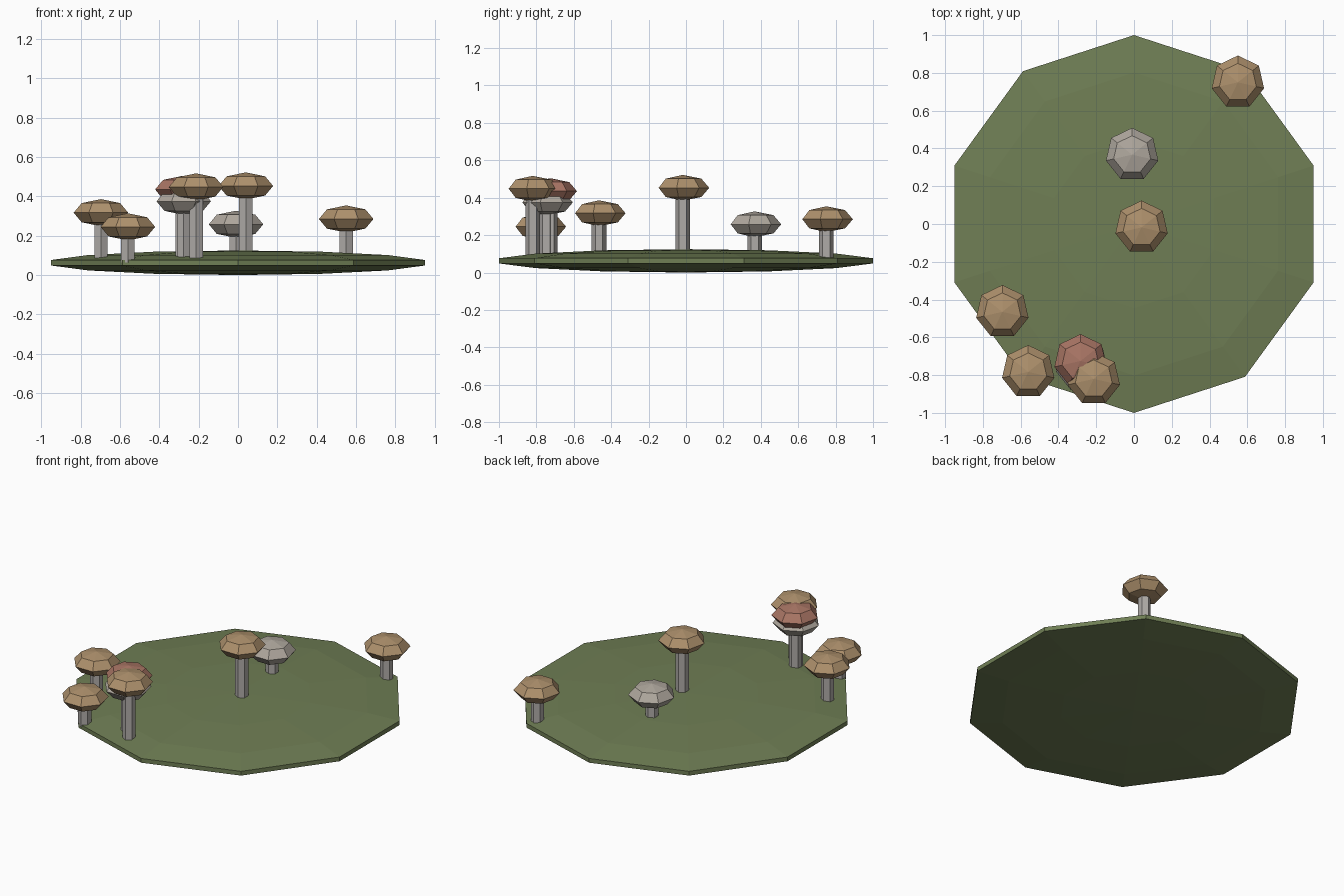
import bpy
import math

if "Cube" in bpy.data.objects:
    bpy.data.objects.remove(bpy.data.objects["Cube"])


def material(name, rgb):
    m = bpy.data.materials.new(name)
    m.diffuse_color = (*rgb, 1)
    m.use_nodes = True
    m.node_tree.nodes["Principled BSDF"].inputs["Base Color"].default_value = m.diffuse_color
    return m


GREEN = material("moss", (0.16, 0.21, 0.09))
TAN = material("tan", (0.42, 0.28, 0.15))
GREY = material("pale_grey", (0.43, 0.39, 0.34))
RED = material("dull_red", (0.40, 0.18, 0.13))
STEM = material("stem_grey", (0.43, 0.41, 0.39))


def ball(name, segments, rings, loc, scale, mat):
    bpy.ops.mesh.primitive_uv_sphere_add(segments=segments, ring_count=rings,
                                         radius=1, location=loc)
    ob = bpy.context.object
    ob.name = name
    ob.scale = scale
    ob.data.materials.append(mat)


# Flattened ten-sided mound; the widest ring reaches radius 1
R = 1 / math.sin(3 * math.pi / 7)
ball("ground_mound", 10, 7, (0, 0, 0.0625), (R, R, 0.0625), GREEN)


# One mushroom: six-sided stem and faceted seven-sided cap
def mushroom(i, x, y, base, cap_z, mat):
    bottom = base - 0.01
    bpy.ops.mesh.primitive_cylinder_add(vertices=6, radius=0.039,
                                        depth=cap_z - bottom,
                                        location=(x, y, (cap_z + bottom) / 2))
    stem = bpy.context.object
    stem.name = f"mushroom_stem_{i}"
    stem.data.materials.append(STEM)
    ball(f"mushroom_cap_{i}", 7, 4, (x, y, cap_z), (0.142, 0.142, 0.069), mat)


# x, y, stem base height, cap centre height, cap colour
MUSHROOMS = [
    (0.55, 0.75, 0.085, 0.285, TAN),
    (-0.01, 0.367, 0.115, 0.258, GREY),
    (0.04, -0.018, 0.12, 0.453, TAN),
    (-0.697, -0.465, 0.095, 0.317, TAN),
    (-0.56, -0.783, 0.075, 0.245, TAN),
    (-0.283, -0.725, 0.1, 0.435, RED),
    (-0.213, -0.82, 0.095, 0.448, TAN),
    (-0.276, -0.747, 0.1, 0.375, GREY),
]
for i, m in enumerate(MUSHROOMS, 1):
    mushroom(i, *m)
